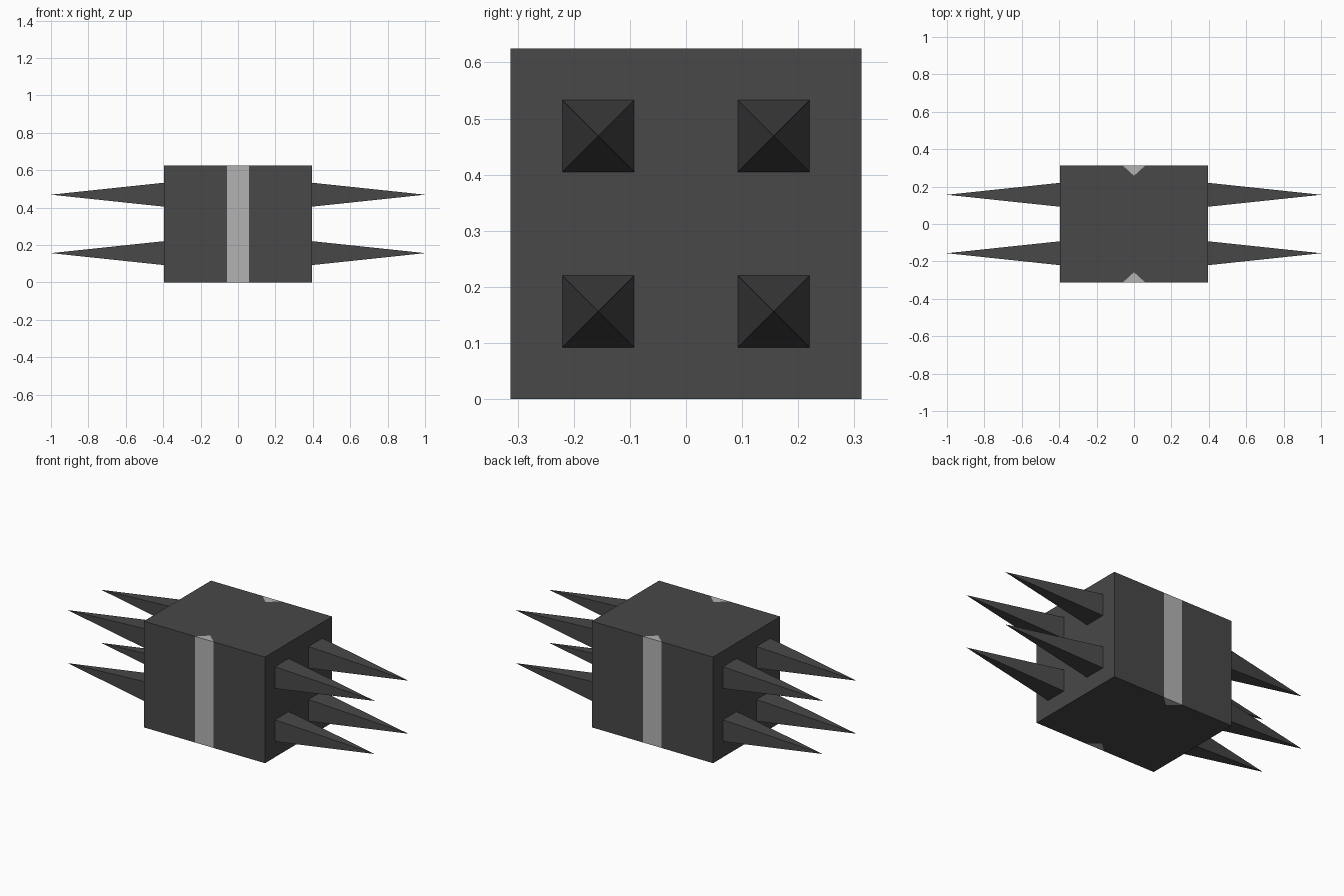
import bpy, bmesh

if "Cube" in bpy.data.objects:
    bpy.data.objects.remove(bpy.data.objects["Cube"])

HX, HY, H = 0.395, 0.3125, 0.625   # body half width, half depth, height
SW, SD = 0.06, 0.055               # inlay half width and depth


def material(name, value):
    m = bpy.data.materials.new(name)
    m.diffuse_color = (value, value, value, 1)
    m.use_nodes = True
    m.node_tree.nodes["Principled BSDF"].inputs["Base Color"].default_value = m.diffuse_color
    return m


dark = material("dark_grey", 0.065)
light = material("light_grey", 0.45)


def finish(name, bm, mat):
    bmesh.ops.recalc_face_normals(bm, faces=bm.faces)
    me = bpy.data.meshes.new(name)
    bm.to_mesh(me)
    bm.free()
    me.materials.append(mat)
    ob = bpy.data.objects.new(name, me)
    bpy.context.collection.objects.link(ob)
    return ob


def prism(name, outline, mat):
    """Extrude an xy outline from the floor to the body height."""
    bm = bmesh.new()
    face = bm.faces.new([bm.verts.new((x, y, 0)) for x, y in outline])
    ext = bmesh.ops.extrude_face_region(bm, geom=[face])
    top = [v for v in ext["geom"] if isinstance(v, bmesh.types.BMVert)]
    bmesh.ops.translate(bm, verts=top, vec=(0, 0, H))
    return finish(name, bm, mat)


def spike(name, side, y, z, half=0.064):
    """Square pyramid pointing sideways."""
    bm = bmesh.new()
    base = [bm.verts.new((side * HX, y + a * half, z + b * half))
            for a, b in ((-1, -1), (1, -1), (1, 1), (-1, 1))]
    tip = bm.verts.new((side, y, z))
    bm.faces.new(base)
    for i in range(4):
        bm.faces.new((base[i], base[(i + 1) % 4], tip))
    return finish(name, bm, dark)


# Body block with a V notch in front and back
front = [(-HX, -HY), (-SW, -HY), (0, -HY + SD), (SW, -HY), (HX, -HY)]
prism("body", front + [(-x, -y) for x, y in front], dark)

# Light inlay strips filling the notches
for label, s in (("front", -1), ("back", 1)):
    prism(label + "_strip",
          [(-SW, s * HY), (SW, s * HY), (0, s * (HY - SD))], light)

# Four spikes on each side
for label, side in (("left", -1), ("right", 1)):
    for y in (-HY / 2, HY / 2):
        for z in (H / 4, 3 * H / 4):
            spike(label + "_spike", side, y, z)
